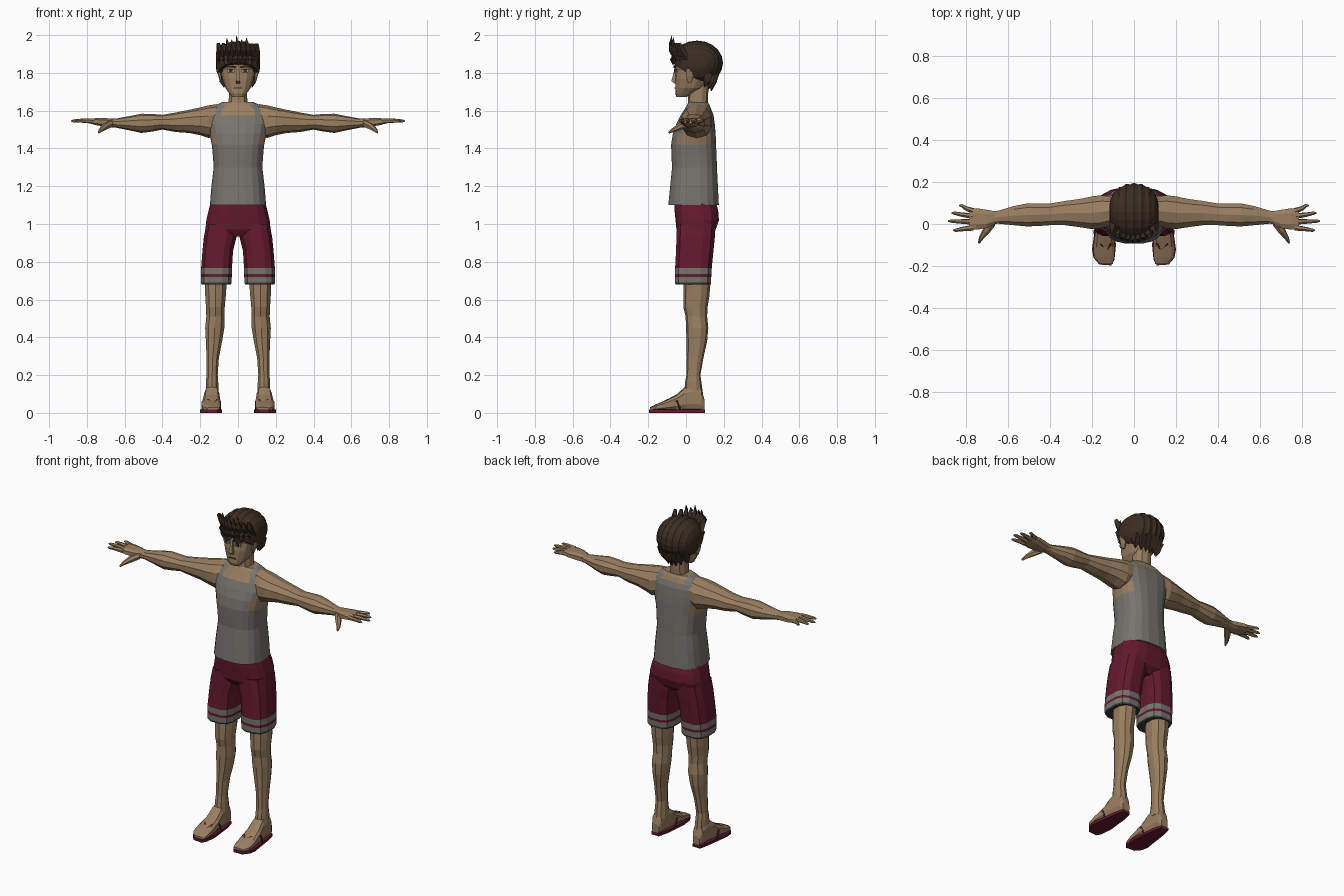
import bpy, bmesh, math
from mathutils import Vector


def material(name, rgb):
    m = bpy.data.materials.new(name)
    m.diffuse_color = (*rgb, 1)
    return m


SKIN = material("skin", (0.32, 0.21, 0.118))
GREY = material("grey cloth", (0.185, 0.175, 0.155))
RED = material("crimson cloth", (0.125, 0.010, 0.027))
HAIR = material("dark brown hair", (0.045, 0.026, 0.016))
TRIM = material("dark trim", (0.045, 0.045, 0.043))
WHITE = material("eye white", (0.35, 0.32, 0.28))


def finish(name, bm, mats, rule=None):
    bmesh.ops.recalc_face_normals(bm, faces=bm.faces)
    bm.normal_update()
    if rule:
        for f in bm.faces:
            f.material_index = rule(f.calc_center_median(), f.normal)
    mesh = bpy.data.meshes.new(name)
    bm.to_mesh(mesh)
    bm.free()
    for m in mats:
        mesh.materials.append(m)
    ob = bpy.data.objects.new(name, mesh)
    bpy.context.collection.objects.link(ob)
    return ob


def skin_rings(bm, rings):
    vs = [[bm.verts.new(p) for p in r] for r in rings]
    n = len(vs[0])
    for a, b in zip(vs, vs[1:]):
        for i in range(n):
            j = (i + 1) % n
            bm.faces.new((a[i], a[j], b[j], b[i]))
    bm.faces.new(vs[0])
    bm.faces.new(vs[-1])


def loft(name, axis, rows, mats, n=12, power=0.8, side=1, rule=None):
    """rows: position on the axis, then low/high limits on the other two axes"""
    rings = []
    for t, u0, u1, v0, v1 in rows:
        ring = []
        for i in range(n):
            a = 2 * math.pi * (i + 0.5) / n
            c, s = math.cos(a), math.sin(a)
            u = (u0 + u1) / 2 + (u1 - u0) / 2 * math.copysign(abs(c) ** power, c)
            v = (v0 + v1) / 2 + (v1 - v0) / 2 * math.copysign(abs(s) ** power, s)
            p = {"x": (t, u, v), "y": (u, t, v), "z": (u, v, t)}[axis]
            ring.append((p[0] * side, p[1], p[2]))
        rings.append(ring)
    bm = bmesh.new()
    skin_rings(bm, rings)
    return finish(name, bm, mats, rule)


def tube(name, stops, mat, n=6, side=1):
    """stops: (x, y, z, radius) along a path"""
    pts = [Vector((s[0] * side, s[1], s[2])) for s in stops]
    rings = []
    for i, p in enumerate(pts):
        d = (pts[min(i + 1, len(pts) - 1)] - pts[max(i - 1, 0)]).normalized()
        e1 = d.cross(Vector((0.1, 0.3, 1))).normalized()
        e2 = d.cross(e1)
        rings.append([p + stops[i][3] * (math.cos(2 * math.pi * k / n) * e1
                      + math.sin(2 * math.pi * k / n) * e2) for k in range(n)])
    bm = bmesh.new()
    skin_rings(bm, rings)
    return finish(name, bm, [mat])


def plate(name, corners, mat, side=1):
    bm = bmesh.new()
    skin_rings(bm, [[(x * side, y + d, z) for x, y, z in corners] for d in (0, 0.006)])
    return finish(name, bm, [mat])


# Torso: vest with bare neckline and armholes
def vest_rule(c, nrm):
    neckline = 1.575 if c.y < 0.05 else 1.61
    if c.z > neckline and abs(c.x) < 0.078:
        return 1
    if c.z > 1.4 and abs(nrm.x) > 0.75:
        return 1
    return 1 if c.z > 1.55 and abs(c.x) > 0.138 else 0


loft("vest", "z", [
    (1.10, -.15, .15, -.095, .175), (1.20, -.142, .142, -.085, .17),
    (1.30, -.13, .13, -.075, .165), (1.36, -.134, .134, -.078, .163),
    (1.42, -.14, .14, -.08, .16), (1.48, -.152, .152, -.07, .158),
    (1.53, -.162, .162, -.052, .153), (1.575, -.165, .165, -.03, .147),
    (1.605, -.155, .155, -.01, .135), (1.63, -.115, .115, .005, .125),
    (1.645, -.085, .085, .015, .115)], [GREY, SKIN], n=20, power=0.75, rule=vest_rule)
loft("neck", "z", [(1.60, -.065, .065, 0, .12), (1.64, -.052, .052, .01, .115),
                   (1.74, -.048, .048, .015, .12)], [SKIN], n=10)

# Head with nose, ears, brows and eyes
loft("head", "z", [
    (1.672, -.032, .032, -.05, .0), (1.69, -.046, .046, -.057, .04),
    (1.72, -.068, .068, -.056, .09), (1.77, -.085, .085, -.058, .13),
    (1.815, -.094, .094, -.054, .16), (1.84, -.098, .098, -.062, .165),
    (1.90, -.095, .095, -.055, .165), (1.945, -.06, .06, 0, .12)], [SKIN], n=14, power=0.75)
loft("nose", "z", [(1.745, -.014, .014, -.066, -.04), (1.757, -.017, .017, -.084, -.04),
                   (1.79, -.011, .011, -.073, -.04), (1.83, -.008, .008, -.063, -.04)],
     [SKIN], n=4, power=1)
plate("mouth", [(-.024, -.061, 1.718), (.024, -.061, 1.718),
                (.02, -.061, 1.722), (-.02, -.061, 1.722)], HAIR)
for s in (1, -1):
    plate("eyebrow", [(.014, -.067, 1.826), (.066, -.060, 1.832),
                      (.062, -.060, 1.842), (.014, -.067, 1.836)], HAIR, s)
    plate("eye", [(.018, -.061, 1.802), (.056, -.056, 1.802),
                  (.058, -.056, 1.82), (.018, -.061, 1.818)], WHITE, s)
    plate("iris", [(.028, -.0625, 1.802), (.047, -.060, 1.802),
                   (.047, -.060, 1.82), (.028, -.0625, 1.82)], HAIR, s)
    loft("ear", "z", [(1.75, .086, .095, .01, .03), (1.78, .086, .104, .0, .04),
                      (1.82, .088, .113, .0, .052), (1.84, .09, .106, .015, .045)],
         [SKIN], n=8, side=s)

# Hair: ridged front-to-back locks over the skull, trimmed along the hairline
bm = bmesh.new()
rings, locks = [], 18
for i in range(locks + 1):
    a = math.pi * (0.04 + 0.92 * i / locks)
    r = math.sin(a) ** 0.75 * (1.0 if i % 2 else 0.955)
    rings.append([(0.118 * math.cos(a), 0.058 + 0.138 * r * math.cos(b),
                   1.853 + 0.118 * r * math.sin(b))
                  for b in (2 * math.pi * k / 20 for k in range(20))])
skin_rings(bm, rings)
bmesh.ops.bisect_plane(bm, geom=bm.verts[:] + bm.edges[:] + bm.faces[:],
                       plane_co=(0, -.08, 1.858), plane_no=(0, 0.56, 0.83), clear_inner=True)
bmesh.ops.holes_fill(bm, edges=[e for e in bm.edges if e.is_boundary])
finish("hair", bm, [HAIR])

# Spiky fringe, forehead points and nape tufts
for i in range(9):
    x = -0.096 + 0.024 * i
    y = -0.06 + 5 * x * x
    top = 1.997 - 4.5 * x * x - (0.018 if i % 2 else 0)
    tube("fringe_spike", [(x, y + .02, 1.87, .022), (x, y - .014, 1.925, .019),
                          (x * 1.06 - .004, y - .022, 1.955, .011),
                          (x * 1.1 - .008, y - .016, top, .001)], HAIR, 4)
    tube("forehead_lock", [(x, y, 1.90, .018), (x, y - .014, 1.87, .014),
                           (x * 1.02, y - .01, 1.842, .001)], HAIR, 4)
for i in range(7):
    x = -0.078 + 0.026 * i
    y = 0.135 - 6 * x * x
    tube("nape_tuft", [(x, y + .02, 1.80, .03), (x, y + .012, 1.755, .022),
                       (x * .95, y, 1.705 + 3 * x * x, .002)], HAIR, 4)

# Shorts seat
loft("shorts_seat", "z", [
    (.935, -.10, .10, -.03, .12), (.97, -.175, .175, -.052, .158), (1.02, -.17, .17, -.057, .176),
    (1.07, -.158, .158, -.062, .172), (1.115, -.146, .146, -.064, .16)], [RED], n=16, power=0.7)


def shorts_rule(c, nrm):
    if c.z < .689:
        return 2
    return 1 if c.z < .72 or .735 < c.z < .768 else 0


for s in (1, -1):
    # Shorts legs with striped hems
    loft("shorts_leg", "z", [
        (.68, .035, .195, -.058, .133), (.69, .032, .199, -.06, .135),
        (.72, .031, .199, -.06, .136), (.735, .031, .198, -.06, .137),
        (.768, .03, .197, -.06, .139), (.86, .024, .19, -.055, .148),
        (.93, .006, .183, -.053, .155), (1.0, .0, .17, -.05, .16)],
        [RED, GREY, TRIM], n=12, power=0.7, side=s, rule=shorts_rule)

    # Bare leg
    loft("leg", "z", [
        (.10, .10, .172, -.01, .09), (.16, .103, .172, -.005, .082),
        (.20, .106, .168, .002, .076), (.29, .10, .168, .004, .092),
        (.38, .082, .172, .003, .112), (.45, .07, .176, .0, .118),
        (.51, .068, .17, -.002, .112), (.56, .068, .172, -.014, .114),
        (.62, .062, .176, -.014, .124), (.72, .055, .18, -.012, .132)],
        [SKIN], n=10, power=0.9, side=s)

    # Foot on a thin sandal
    loft("foot", "y", [
        (.098, .115, .162, .012, .07), (.082, .106, .171, .012, .125),
        (.04, .102, .176, .012, .15), (-.005, .098, .18, .012, .138),
        (-.05, .093, .187, .012, .098), (-.11, .09, .195, .012, .066),
        (-.16, .092, .192, .012, .045), (-.19, .1, .165, .012, .03)],
        [SKIN], n=10, power=0.65, side=s)
    bm = bmesh.new()
    outline = [(.115, .1), (.165, .1), (.178, .04), (.19, -.05), (.2, -.12),
               (.193, -.16), (.165, -.193), (.108, -.197), (.093, -.17), (.086, -.1), (.1, .04)]
    skin_rings(bm, [[(x * s, y, z) for x, y in outline] for z in (0, .017)])
    finish("sandal_sole", bm, [RED])
    for x in (.094, .188):
        tube("sandal_strap", [(.128, -.128, .052, .005), ((x + .13) / 2, -.095, .07, .005),
                              (x, -.045, .06, .005), (x, -.03, .015, .005)], RED, 4, s)

    # Arm from shoulder to wrist
    loft("arm", "x", [
        (.11, -.01, .135, 1.47, 1.635), (.155, -.025, .14, 1.455, 1.628),
        (.20, -.028, .135, 1.47, 1.617), (.26, -.018, .122, 1.482, 1.604),
        (.33, -.008, .112, 1.487, 1.59), (.40, -.008, .1, 1.50, 1.578),
        (.45, -.012, .1, 1.49, 1.582), (.51, -.014, .1, 1.482, 1.584),
        (.57, -.008, .088, 1.495, 1.572), (.645, .0, .065, 1.51, 1.558),
        (.675, -.002, .062, 1.512, 1.558)], [SKIN], n=10, power=0.9, side=s)

    # Hand
    loft("palm", "x", [
        (.66, .0, .062, 1.513, 1.557), (.70, -.022, .07, 1.514, 1.562),
        (.75, -.03, .078, 1.522, 1.562), (.785, -.026, .074, 1.532, 1.557)],
        [SKIN], n=8, power=0.7, side=s)
    for y0, tip_x, tip_y in ((-.018, .862, -.03), (.01, .885, .014),
                             (.037, .868, .052), (.062, .832, .088)):
        mx, my = (.77 + tip_x) / 2, (y0 + tip_y) / 2
        tube("finger", [(.765, y0, 1.545, .014), (mx, my, 1.547, .011),
                        (tip_x - .012, tip_y, 1.546, .008), (tip_x, tip_y, 1.545, .003)],
             SKIN, 6, s)
    tube("thumb", [(.675, .005, 1.53, .019), (.705, -.035, 1.515, .018),
                   (.728, -.068, 1.497, .011), (.738, -.09, 1.484, .005)], SKIN, 6, s)
